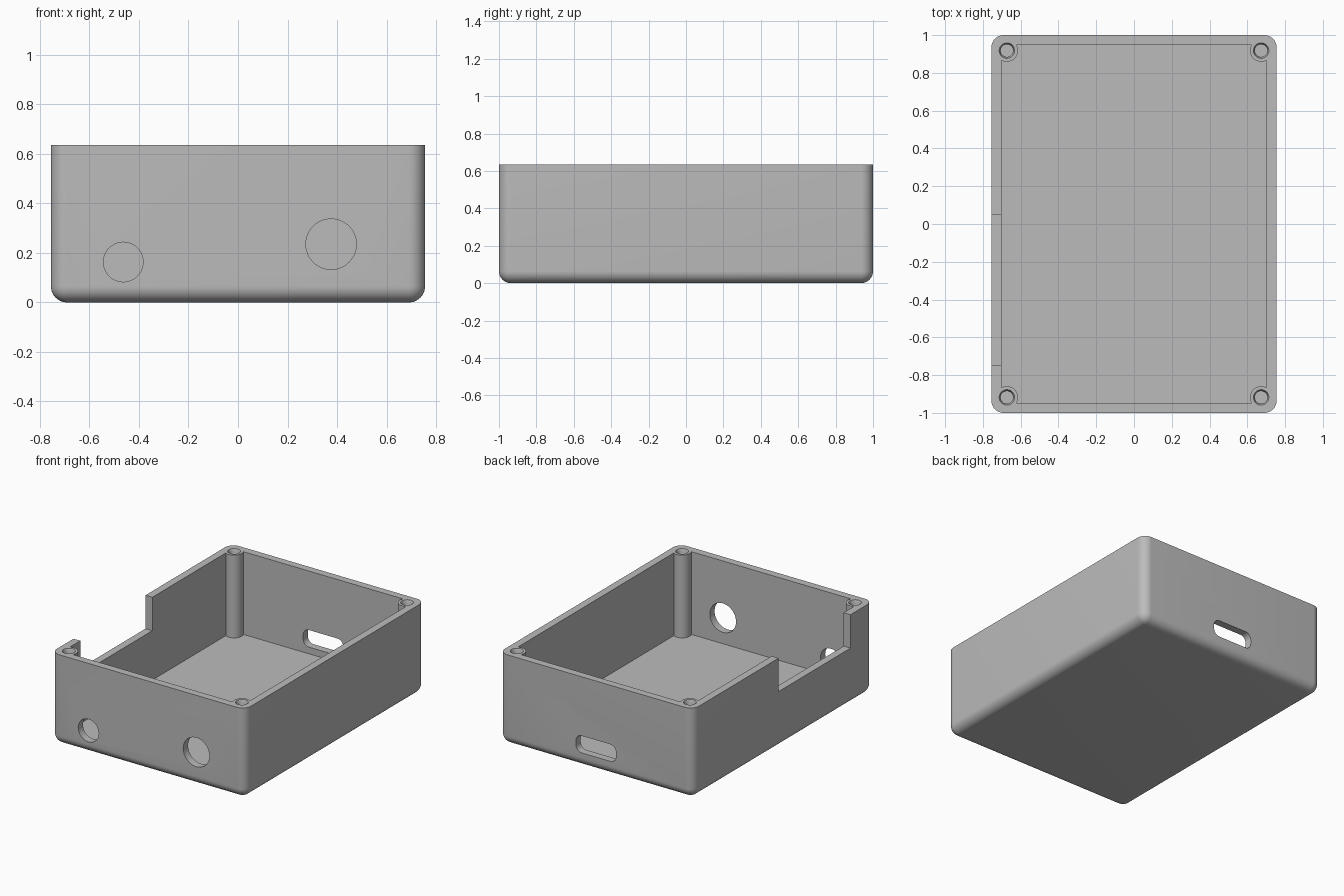
import bpy, bmesh, math
from mathutils import Matrix, Vector

if "Cube" in bpy.data.objects:
    bpy.data.objects.remove(bpy.data.objects["Cube"], do_unlink=True)

HX, HY, H = 0.755, 1.0, 0.635      # half width, half length, height
WALL, RADIUS = 0.053, 0.065
POST_X, POST_Y = 0.673, 0.918

grey = bpy.data.materials.new("plain grey")
grey.use_nodes = True
GREY = (0.5, 0.5, 0.5, 1)
grey.diffuse_color = GREY
grey.node_tree.nodes["Principled BSDF"].inputs["Base Color"].default_value = GREY


def finish(name, bm):
    bmesh.ops.recalc_face_normals(bm, faces=bm.faces)
    mesh = bpy.data.meshes.new(name)
    bm.to_mesh(mesh)
    bm.free()
    mesh.materials.append(grey)
    obj = bpy.data.objects.new(name, mesh)
    bpy.context.collection.objects.link(obj)
    return obj


def box(name, low, high, radius=0, pick=None):
    """Box between two corners, with the picked edges rounded."""
    low, high = Vector(low), Vector(high)
    bm = bmesh.new()
    bmesh.ops.create_cube(bm, size=1)
    for v in bm.verts:
        v.co = (low + high) / 2 + v.co * (high - low)
    if radius:
        edges = [e for e in bm.edges if pick(e)]
        bmesh.ops.bevel(bm, geom=edges, offset=radius, segments=10,
                        profile=0.5, affect='EDGES', clamp_overlap=False)
    return finish(name, bm)


def rod(name, centre, r1, r2, depth, along_y=False):
    bm = bmesh.new()
    matrix = Matrix.Translation(centre)
    if along_y:
        matrix = matrix @ Matrix.Rotation(math.pi / 2, 4, 'X')
    bmesh.ops.create_cone(bm, cap_ends=True, segments=48, radius1=r1,
                          radius2=r2, depth=depth, matrix=matrix)
    return finish(name, bm)


def cut(target, cutter):
    """Subtract the cutter from the target and discard it."""
    mod = target.modifiers.new("cut", 'BOOLEAN')
    mod.operation, mod.solver, mod.object = 'DIFFERENCE', 'EXACT', cutter
    bpy.context.view_layer.objects.active = target
    bpy.ops.object.modifier_apply(modifier=mod.name)
    bpy.data.objects.remove(cutter, do_unlink=True)


# Outer body: every edge rounded except around the open top
case = box("open_case", (-HX, -HY, 0), (HX, HY, H), RADIUS,
           lambda e: min(v.co.z for v in e.verts) < H / 2)

# Hollow, leaving a screw post in each corner
corners = [(sx * POST_X, sy * POST_Y) for sx in (-1, 1) for sy in (-1, 1)]
cavity = box("cavity_cutter", (WALL - HX, WALL - HY, WALL),
             (HX - WALL, HY - WALL, H + 0.2))
for x, y in corners:
    cut(cavity, rod("post_space", (x, y, 0.5), 0.059, 0.059, 1.2))
cut(case, cavity)

# Screw holes with a tapered mouth
for x, y in corners:
    cut(case, rod("screw_hole", (x, y, H - 0.1), 0.033, 0.033, 0.3))
    cut(case, rod("screw_mouth", (x, y, H), 0.033, 0.049, 0.04))

# Notch in the right wall
cut(case, box("notch_cutter", (-HX - 0.1, -0.75, 0.4), (-HX + 0.1, 0.05, H + 0.1)))

# Two round holes in the front wall
for x, z, r in ((-0.463, 0.163, 0.08), (0.376, 0.235, 0.102)):
    cut(case, rod("front_hole", (x, -HY, z), r, r, 0.2, along_y=True))

# Rounded slot in the back wall
cut(case, box("slot_cutter", (-0.156, HY - 0.1, 0.1), (0.156, HY + 0.1, 0.22), 0.045,
              lambda e: abs(e.verts[0].co.y - e.verts[1].co.y) > 0.1))

# Smooth the curved faces, keep real edges sharp
bpy.ops.object.select_all(action='DESELECT')
case.select_set(True)
bpy.context.view_layer.objects.active = case
bpy.ops.object.shade_smooth_by_angle(angle=math.radians(30))
